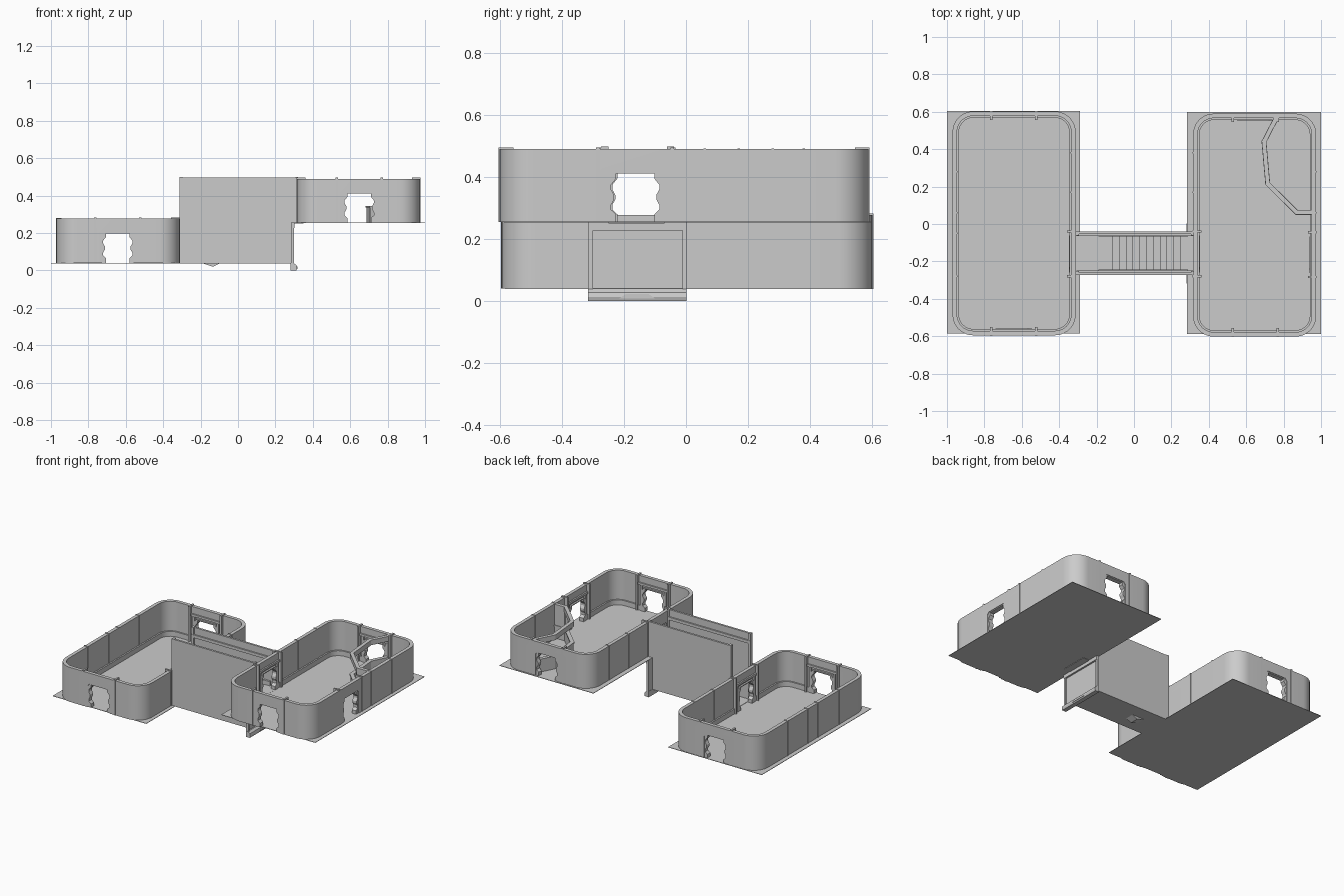
import bpy, bmesh
from math import sin, cos, pi
from mathutils import Vector

if "Cube" in bpy.data.objects:
    bpy.data.objects.remove(bpy.data.objects["Cube"])

WALL, SKIRT = 0.024, 0.034


def finish(name, bm):
    bmesh.ops.recalc_face_normals(bm, faces=bm.faces)
    me = bpy.data.meshes.new(name)
    bm.to_mesh(me)
    bm.free()
    ob = bpy.data.objects.new(name, me)
    bpy.context.collection.objects.link(ob)
    return ob


def extrude(name, pts, vec):
    """Extrude a closed 3D outline along vec."""
    bm = bmesh.new()
    vec = Vector(vec)
    a = [bm.verts.new(p) for p in pts]
    b = [bm.verts.new(Vector(p) + vec) for p in pts]
    bm.faces.new(a)
    bm.faces.new(b)
    for i in range(len(a)):
        j = (i + 1) % len(a)
        bm.faces.new((a[i], a[j], b[j], b[i]))
    return finish(name, bm)


def box(name, x0, x1, y0, y1, z0, z1):
    return extrude(name, [(x0, y0, z0), (x1, y0, z0), (x1, y1, z0), (x0, y1, z0)],
                   (0, 0, z1 - z0))


def rounded(x0, x1, y0, y1, r, n=10):
    out = []
    for k, (cx, cy) in enumerate([(x1 - r, y1 - r), (x0 + r, y1 - r),
                                  (x0 + r, y0 + r), (x1 - r, y0 + r)]):
        for i in range(n + 1):
            a = pi / 2 * (k + i / n)
            out.append((cx + r * cos(a), cy + r * sin(a)))
    return out


def ring(name, rect, r, d0, d1, z0, z1):
    """Rounded rectangular wall between insets d0 and d1."""
    x0, x1, y0, y1 = rect
    loops = [rounded(x0 + d, x1 - d, y0 + d, y1 - d, r - d) for d in (d0, d1)]
    bm = bmesh.new()
    vs = [[bm.verts.new((x, y, z)) for x, y in loops[l]]
          for l, z in ((0, z0), (0, z1), (1, z1), (1, z0))]
    n = len(vs[0])
    for k in range(4):
        for i in range(n):
            a, b, j = vs[k], vs[(k + 1) % 4], (i + 1) % n
            bm.faces.new((a[i], a[j], b[j], b[i]))
    return finish(name, bm)


def cut(ob, cutter):
    m = ob.modifiers.new("door_cut", "BOOLEAN")
    m.operation, m.solver, m.object = "DIFFERENCE", "EXACT", cutter
    bpy.context.view_layer.objects.active = ob
    bpy.ops.object.modifier_apply(modifier=m.name)


def smooth(ob):
    bpy.ops.object.select_all(action="DESELECT")
    ob.select_set(True)
    bpy.context.view_layer.objects.active = ob
    bpy.ops.object.shade_smooth_by_angle()


HALF = [(.062, 0), (.062, .025), (.078, .04), (.078, .055), (.068, .073), (.068, .087),
        (.078, .105), (.078, .12), (.062, .14), (.062, .157)]
OUTER = [(.083, 0), (.083, .148), (.07, .163)]


def mirror(half):
    return half + [(-u, v) for u, v in reversed(half)]


def room(name, rect, floor_rect, z0, z1, doors, extra_sides):
    x0, x1, y0, y1 = rect
    box(name + "_floor", *floor_rect, z0 - .002, z0 + .001)
    wall = ring(name + "_wall", rect, .11, 0, WALL, z0, z1)
    skirt = ring(name + "_skirting", rect, .11, WALL - .002, SKIRT, z0, z0 + .035)
    sides = {"front": (y0, 1), "back": (y1, -1), "left": (x0, 1), "right": (x1, -1)}

    def placer(side, c):
        base, s = sides[side]
        if side in ("front", "back"):
            return lambda u, d, v: Vector((c + u, base + s * d, z0 + v))
        return lambda u, d, v: Vector((base + s * d, c + u, z0 + v))

    def slab(label, P, u0, u1, d0, d1, v0, v1):
        extrude(label, [P(u0, d0, v0), P(u1, d0, v0), P(u1, d0, v1), P(u0, d0, v1)],
                P(0, d1, 0) - P(0, d0, 0))

    for side, c in doors:
        P = placer(side, c)
        label = f"{name}_{side}_door"
        # doorway hole
        hole = [(u, v if v else -.02) for u, v in mirror(OUTER)]
        cutter = extrude("cutter", [P(u, -.03, v) for u, v in hole],
                         P(0, .08, 0) - P(0, -.03, 0))
        cut(wall, cutter)
        cut(skirt, cutter)
        bpy.data.objects.remove(cutter)
        # notched door frame set in the hole
        outline = mirror(OUTER) + list(reversed(mirror(HALF)))
        extrude(label + "_frame", [P(u, .004, v) for u, v in outline],
                P(0, .032, 0) - P(0, 0, 0))
        # pilasters and header bars beside and above the door
        for u in (-.12, .12):
            slab(label + "_pilaster", P, u - .006, u + .006, -.003, .045, 0, z1 - z0 + .006)
        slab(label + "_header", P, -.12, .12, WALL - .002, .034, .175, .19)
        for s in (-1, 1):
            slab(label + "_side_trim", P, s * .083, s * .098, WALL - .002, .036, 0, .175)
    # thin wall seams on the long sides
    for side, ys in extra_sides:
        for c in ys:
            slab(f"{name}_{side}_seam", placer(side, c), -.004, .004, -.003, WALL + .003,
                 0, z1 - z0 + .003)
    smooth(wall)
    smooth(skirt)


YC = -.16
room("lower_room", (-.97, -.312, -.595, .602), (-1, -.288, -.585, .605), .04, .277,
     [("front", -.643), ("back", -.643), ("right", YC)],
     [("left", (-.28, -.05, .06, .28)), ("right", (.17, .38))])
room("upper_room", (.316, .974, -.602, .59), (.284, 1, -.588, .6), .255, .49,
     [("front", .648), ("back", .648), ("right", YC - .004), ("left", YC)],
     [("right", (.06, .28)), ("left", (.17, .38))])

# stair corridor: floor, side walls, ledges and end strips
box("corridor_floor", -.312, .29, -.272, -.04, .038, .043)
for s in (-1, 1):
    def side_box(name, x0, x1, d0, d1, z0, z1):
        y = sorted((YC + .004 + s * d0, YC + .004 + s * d1))
        box(name, x0, x1, *y, z0, z1)
    side_box("corridor_wall_lower", -.312, .286, .102, .116, .04, .256)
    side_box("corridor_wall_upper", -.312, .32, .102, .116, .255, .497)
    side_box("corridor_ledge", -.308, .318, .092, .103, .43, .45)
    side_box("corridor_end_strip", -.314, -.295, .094, .118, .04, .499)
    side_box("corridor_top_end_strip", .305, .32, .094, .118, .255, .499)
    # sloping stringer beside the steps
    y = YC + .004 + s * .088
    extrude("stair_stringer", [(-.19, y, .042), (.29, y, .042), (.29, y, .285),
                               (.24, y, .285), (-.19, y, .065)], (0, s * .015, 0))

# stairs
N, X0, X1 = 11, -.11, .29
run, rise = (X1 - X0) / N, (.256 - .04) / N
prof = [(X0, .04)]
for i in range(N):
    x, z = X0 + i * run, .04 + i * rise
    prof += [(x, z + rise * .6), (x - .006, z + rise * .6), (x - .006, z + rise),
             (x + run, z + rise)]
prof.append((X1, .04))
extrude("stairs", [(x, YC - .086, z) for x, z in prof], (0, .18, 0))
box("stair_landing", .284, .35, YC - .09, YC + .09, .25, .257)

# framed panel under the upper doorway
box("support_panel", .283, .29, -.31, -.004, .02, .255)
for y in (-.315, -.012):
    box("support_post", .283, .3, y, y + .014, .02, .255)
box("support_top_bar", .283, .302, -.315, .002, .228, .255)
extrude("support_foot", [(.282, -.317, .0), (.312, -.317, .0), (.316, -.317, .012),
                         (.312, -.317, .028), (.298, -.317, .04), (.282, -.317, .04)],
        (0, .319, 0))
extrude("foot_plate", [(.312, y, z) for y, z in
                       ((-.215, .008), (-.195, .022), (-.12, .022), (-.1, .008))], (.006, 0, 0))

# small wedge under the corridor floor
extrude("underside_wedge", [(-.19, -.19, .039), (-.135, -.19, .02), (-.095, -.19, .039)],
        (0, .06, 0))


# angled partition with a long window in the upper room
def strip(name, path, t, z0, z1):
    p = [Vector(q) for q in path]
    left, right = [], []
    for i, q in enumerate(p):
        d = [(p[j + 1] - p[j]).normalized() for j in (i - 1, i) if 0 <= j < len(p) - 1]
        n = [Vector((-e.y, e.x)) for e in d]
        m = sum(n, Vector((0, 0))).normalized()
        off = m * (t / 2 / m.dot(n[0]))
        left.append((*(q + off), z0))
        right.append((*(q - off), z0))
    return extrude(name, left + right[::-1], (0, 0, z1 - z0))


PATH = [(.765, .575), (.695, .44), (.715, .215), (.87, .062), (.96, .062)]
strip("partition_base", PATH, .018, .255, .338)
strip("partition_sill", PATH, .026, .336, .346)
strip("partition_lintel", PATH, .024, .455, .49)
strip("partition_end_post", [(.765, .575), (.752, .55)], .02, .255, .488)
strip("partition_end_wall", [(.85, .082), (.87, .062), (.96, .062)], .018, .255, .488)
